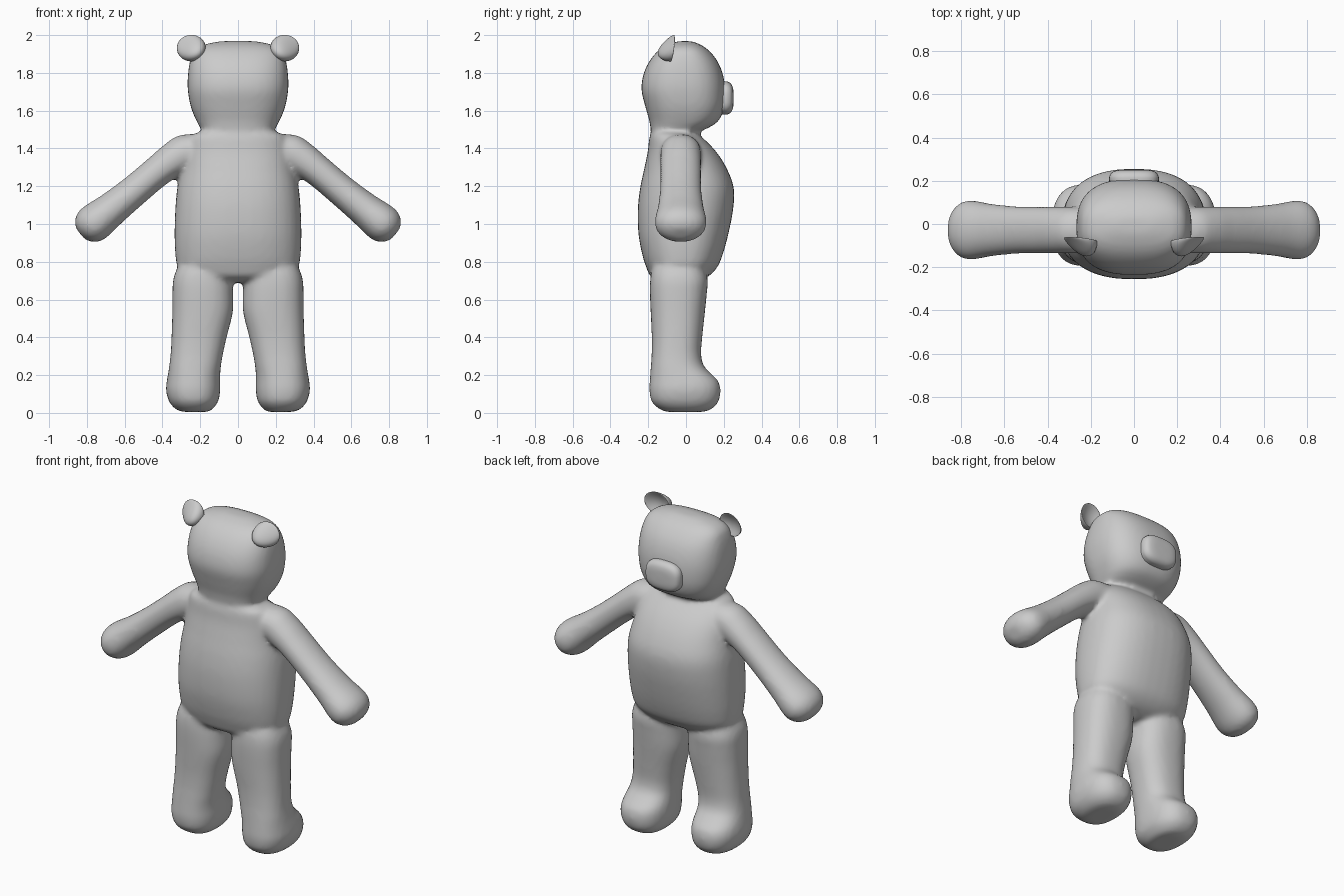
import bpy, bmesh, math
from mathutils import Vector

if "Cube" in bpy.data.objects:
    bpy.data.objects.remove(bpy.data.objects["Cube"])

grey = bpy.data.materials.new("plush grey")
grey.diffuse_color = (0.6, 0.6, 0.6, 1)
grey.use_nodes = True
grey.node_tree.nodes["Principled BSDF"].inputs["Base Color"].default_value = grey.diffuse_color


def spline(rows, steps=5):
    """Catmull-Rom interpolation of section rows."""
    out = []
    for i in range(len(rows) - 1):
        a, b, c, d = (rows[max(0, min(len(rows) - 1, i + k))] for k in (-1, 0, 1, 2))
        for s in range(steps):
            t = s / steps
            out.append([0.5 * (2 * q + (r - p) * t + (2 * p - 5 * q + 4 * r - s4) * t * t
                               + (3 * q - p - 3 * r + s4) * t ** 3)
                        for p, q, r, s4 in zip(a, b, c, d)])
    return out + [list(rows[-1])]


def loft(bm, rows, u, v, power, n=40):
    """Skin superellipse rings; row = centre x, y, z, half size along u, half size along v."""
    rings = []
    for x, y, z, a, b in spline(rows):
        ring = []
        for k in range(n):
            c, s = math.cos(2 * math.pi * k / n), math.sin(2 * math.pi * k / n)
            p = (Vector((x, y, z)) + u * a * math.copysign(abs(c) ** (2 / power), c)
                 + v * b * math.copysign(abs(s) ** (2 / power), s))
            ring.append(bm.verts.new(p))
        rings.append(ring)
    for r0, r1 in zip(rings, rings[1:]):
        for k in range(n):
            bm.faces.new((r0[k], r0[(k + 1) % n], r1[(k + 1) % n], r1[k]))
    bm.faces.new(rings[0][::-1])
    bm.faces.new(rings[-1])


def upright(bm, spans, power):
    """Loft from rows of z, x min, x max, y min, y max."""
    rows = [((x0 + x1) / 2, (y0 + y1) / 2, z, (x1 - x0) / 2, (y1 - y0) / 2)
            for z, x0, x1, y0, y1 in spans]
    loft(bm, rows, X, Y, power)


def finish(bm, name):
    bmesh.ops.recalc_face_normals(bm, faces=bm.faces)
    mesh = bpy.data.meshes.new(name)
    bm.to_mesh(mesh)
    bm.free()
    mesh.materials.append(grey)
    mesh.polygons.foreach_set("use_smooth", [True] * len(mesh.polygons))
    ob = bpy.data.objects.new(name, mesh)
    bpy.context.collection.objects.link(ob)
    return ob


X, Y, Z = Vector((1, 0, 0)), Vector((0, 1, 0)), Vector((0, 0, 1))
bm = bmesh.new()

# torso: z, half width, back y, front y
torso = [(.69, .12, -.12, .05), (.72, .26, -.185, .115), (.77, .318, -.21, .165),
         (.84, .332, -.232, .195), (.95, .336, -.252, .225), (1.08, .332, -.255, .25),
         (1.19, .322, -.243, .253), (1.29, .302, -.222, .218), (1.38, .285, -.203, .162),
         (1.45, .26, -.195, .095), (1.48, .225, -.185, .05), (1.493, .16, -.15, .02)]
upright(bm, [(z, -w, w, b, f) for z, w, b, f in torso], 2.4)

# head
head = [(1.465, .165, -.17, .0), (1.48, .18, -.182, .045), (1.51, .2, -.188, .12),
        (1.55, .222, -.195, .175), (1.62, .25, -.215, .203), (1.71, .266, -.236, .208),
        (1.79, .265, -.226, .196), (1.86, .255, -.195, .168), (1.915, .235, -.15, .125),
        (1.948, .185, -.1, .08), (1.968, .09, -.04, .03)]
upright(bm, [(z, -w, w, b, f) for z, w, b, f in head], 2.6)

# legs: z, inner x, outer x, back y, front y
leg = [(.005, .16, .29, -.10, .09), (.02, .135, .33, -.14, .135), (.06, .105, .365, -.182, .172),
       (.12, .094, .381, -.194, .183), (.17, .094, .377, -.192, .17), (.21, .094, .37, -.189, .13),
       (.25, .09, .364, -.186, .094), (.31, .08, .357, -.182, .08), (.4, .06, .352, -.181, .086),
       (.53, .028, .348, -.187, .1), (.63, .026, .347, -.191, .11), (.7, .03, .344, -.19, .115),
       (.76, .04, .325, -.18, .1), (.84, .08, .28, -.14, .06)]
# arms: x, z, half thickness, half depth
arm = [(.14, 1.405, .095, .09), (.25, 1.388, .103, .105), (.335, 1.345, .093, .108),
       (.425, 1.28, .083, .108), (.55, 1.175, .083, .11), (.665, 1.082, .09, .122),
       (.75, 1.015, .101, .137), (.79, .983, .095, .128), (.82, .96, .07, .095),
       (.835, .948, .035, .045)]
for side in (-1, 1):
    upright(bm, [(z, *sorted((side * i, side * o)), b, f) for z, i, o, b, f in leg], 2.4)
    loft(bm, [(side * x, -.028, z, a, b) for x, z, a, b in arm],
         Vector((.63 * side, 0, .777)), Y, 2.1)

# blend all limbs into one soft skin
body = finish(bm, "bear_body")
remesh = body.modifiers.new("skin", 'REMESH')
remesh.mode = 'VOXEL'
remesh.voxel_size = 0.014
remesh.use_smooth_shade = True
soft = body.modifiers.new("soften", 'SMOOTH')
soft.factor = 0.5
soft.iterations = 8

# muzzle: a padded block on the face
bm = bmesh.new()
loft(bm, [(0, y, 1.667, a, b) for y, a, b in
          ((.13, .108, .083), (.2, .115, .088), (.225, .112, .085), (.242, .097, .07),
           (.25, .065, .045), (.252, .015, .01))], X, Z, 2.8)
finish(bm, "muzzle")

# ears: dished front, domed back that thickens towards the head
for side, label in ((-1, "left"), (1, "right")):
    bm = bmesh.new()
    bmesh.ops.create_uvsphere(bm, u_segments=32, v_segments=20, radius=1)
    for v in bm.verts:
        u, w, d = v.co.x, v.co.z, v.co.y
        root = (-u * side - w) / math.sqrt(2)
        if d > 0:
            y = -.078 - .02 * d * d + .012 * d * (1 - d)
        else:
            y = -.078 + .095 * d * (.62 + .5 * root)
        v.co = (side * .247 + .077 * u, y - .012 * root + .006, 1.931 + .07 * w)
    finish(bm, label + "_ear")
